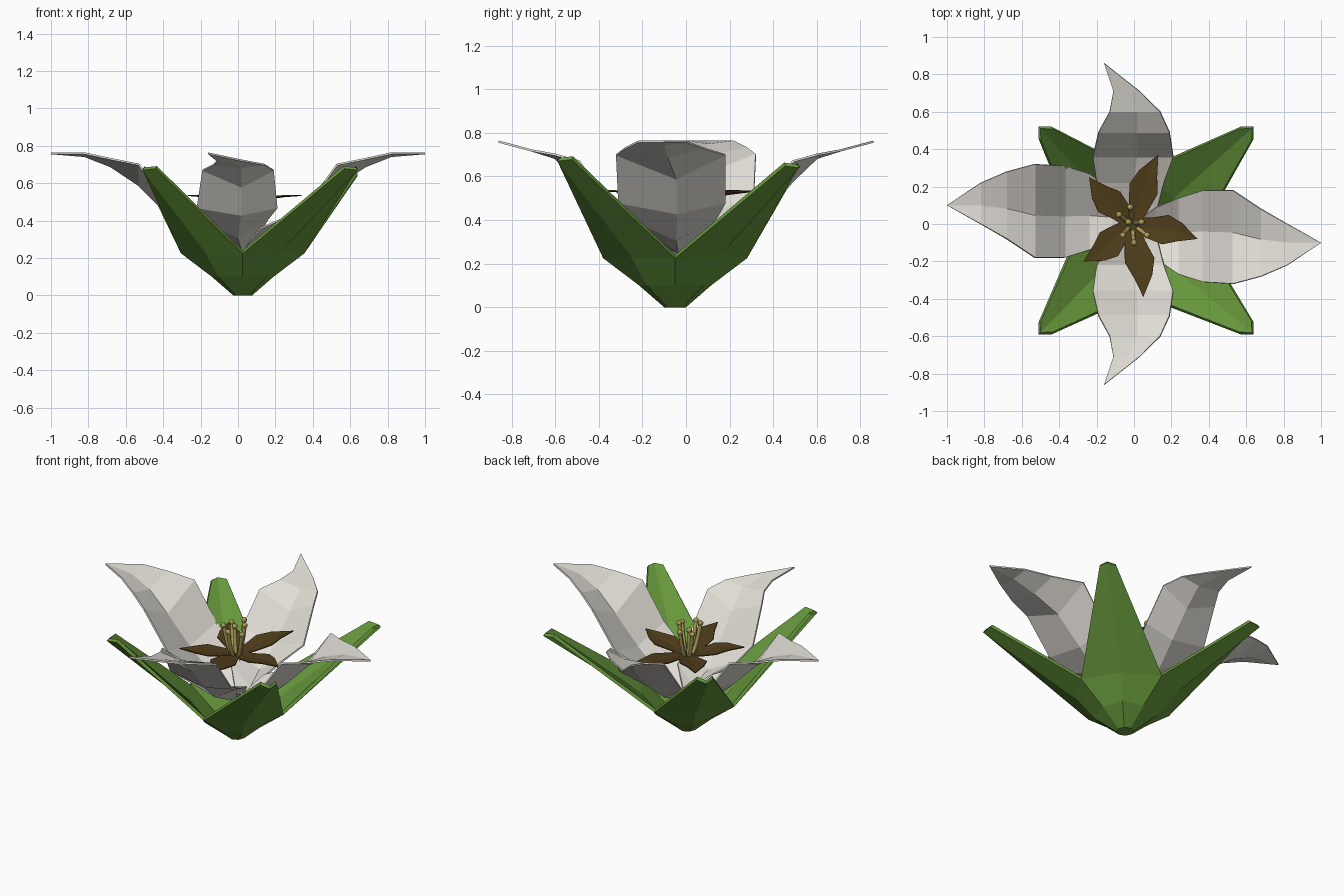
import bpy
import bmesh
import math
from mathutils import Vector

cube = bpy.data.objects.get("Cube")
if cube:
    bpy.data.objects.remove(cube, do_unlink=True)


def material(name, rgb):
    mat = bpy.data.materials.new(name)
    mat.use_nodes = True
    color = (*rgb, 1)
    mat.diffuse_color = color
    mat.node_tree.nodes["Principled BSDF"].inputs["Base Color"].default_value = color
    return mat


WHITE = material("petal white", (0.75, 0.72, 0.67))
GREEN = material("leaf green", (0.135, 0.315, 0.045))
BROWN = material("dark brown", (0.082, 0.048, 0.011))
YELLOW = material("dull yellow", (0.50, 0.41, 0.12))


def finish(name, bm, mat, thickness=0, offset=0):
    """Turn a bmesh into a flat shaded object with optional thickness."""
    bmesh.ops.remove_doubles(bm, verts=bm.verts, dist=0.0005)
    mesh = bpy.data.meshes.new(name)
    bm.to_mesh(mesh)
    bm.free()
    mesh.materials.append(mat)
    obj = bpy.data.objects.new(name, mesh)
    bpy.context.collection.objects.link(obj)
    if thickness:
        mod = obj.modifiers.new("thickness", "SOLIDIFY")
        mod.thickness = thickness
        mod.offset = offset
    return obj


def loft(bm, rows):
    """Bridge equal length rows of points with faces."""
    grid = [[bm.verts.new(p) for p in row] for row in rows]
    for low, high in zip(grid, grid[1:]):
        for i in range(len(low) - 1):
            bm.faces.new((low[i], low[i + 1], high[i + 1], high[i]))


# Green cup: a small square foot widening to four notches on the axes
CUP = Vector((0.025, -0.05, 0))


def ring(corner, middle, z_corner, z_middle):
    points = []
    for i in range(8):
        a = i * math.pi / 4
        r, z = (corner * math.sqrt(2), z_corner) if i % 2 else (middle, z_middle)
        points.append(CUP + Vector((r * math.cos(a), r * math.sin(a), z)))
    return points


bm = bmesh.new()
rings = [ring(0.035, 0.05, 0, 0), ring(0.13, 0.165, 0.1, 0.1), ring(0.2, 0.33, 0.23, 0.225)]
loft(bm, [r + r[:1] for r in rings])
bm.faces.new([bm.verts.new(p) for p in reversed(rings[0])])

# Four pointed sepals rising between the notches
top = rings[2]
for i in (1, 3, 5, 7):
    sx = 1 if i in (1, 7) else -1
    sy = 1 if i < 4 else -1
    tip = Vector((0.065 + 0.575 * sx, -0.035 + 0.555 * sy, 0.655 - 0.015 * sy))
    side_x = tip + Vector((-0.07 * sx, 0, 0.008))
    side_y = tip + Vector((0, -0.065 * sy, 0.008))
    first, last = (side_y, side_x) if sx == sy else (side_x, side_y)
    loft(bm, [[top[i - 1], top[i], top[(i + 1) % 8]], [first, tip, last]])
finish("sepal_cup", bm, GREEN, 0.02, -1)

# Petals: distance, one edge, other edge, edge height, middle height
SIDE_ROWS = [
    (0.02, 0.02, -0.04, 0.24, 0.23),
    (0.12, 0.09, -0.19, 0.36, 0.25),
    (0.24, 0.14, -0.27, 0.41, 0.31),
    (0.37, 0.18, -0.31, 0.48, 0.43),
    (0.53, 0.18, -0.32, 0.70, 0.59),
    (0.68, 0.08, -0.28, 0.73, 0.69),
    (0.82, 0.00, -0.22, 0.76, 0.745),
    (1.00, -0.10, -0.10, 0.76, 0.76),
]
FRONT_ROWS = [
    (0.02, 0.03, -0.03, 0.24, 0.23),
    (0.10, 0.13, -0.12, 0.36, 0.25),
    (0.22, 0.16, -0.20, 0.41, 0.31),
    (0.36, 0.21, -0.22, 0.47, 0.43),
    (0.49, 0.19, -0.19, 0.67, 0.58),
    (0.60, 0.14, -0.13, 0.70, 0.685),
    (0.71, 0.03, -0.11, 0.72, 0.72),
    (0.86, -0.16, -0.16, 0.76, 0.76),
]


def petal(name, rows, place):
    bm = bmesh.new()
    loft(bm, [[place(r, a, ze), place(r, 0.55 * a + 0.45 * b, zm), place(r, b, ze)]
              for r, a, b, ze, zm in rows])
    bmesh.ops.recalc_face_normals(bm, faces=bm.faces)
    finish(name, bm, WHITE, 0.01)


petal("left_petal", SIDE_ROWS, lambda r, s, z: (r, s, z))
petal("right_petal", SIDE_ROWS, lambda r, s, z: (-r, -s, z))
petal("back_petal", FRONT_ROWS, lambda r, s, z: (s, r, z))
petal("front_petal", FRONT_ROWS, lambda r, s, z: (s, -r, z))

# Brown inner star of five thin leaves
HEART = Vector((-0.01, 0, 0))
bm = bmesh.new()
for x, y in ((0.13, 0.37), (-0.24, 0.25), (-0.27, -0.2), (0.05, -0.39), (0.34, -0.08)):
    along = Vector((x, y, 0)) - HEART
    across = Vector((-along.y, along.x, 0)).normalized()
    rows = []
    for t, width, bend, z in ((0, 0.035, 0, 0.50), (0.25, 0.055, 0, 0.51),
                              (0.5, 0.08, 0.01, 0.525), (0.72, 0.05, 0.015, 0.533),
                              (1, 0, 0, 0.535)):
        mid = HEART + along * t + across * bend
        rows.append([mid + across * w + Vector((0, 0, z - drop))
                     for w, drop in ((-width, 0), (0, width * 0.1), (width, 0))])
    loft(bm, rows)
finish("inner_star", bm, BROWN, 0.006)

# Yellow stamens: bent stalks with round heads
curve = bpy.data.curves.new("stamen_stalks", "CURVE")
curve.dimensions = "3D"
curve.bevel_depth = 0.012
curve.bevel_resolution = 1
curve.materials.append(YELLOW)
heads = bmesh.new()
ENDS = ((-0.08, 0.05), (-0.02, 0.09), (0.04, 0.01), (0.07, -0.06),
        (0, -0.1), (-0.06, -0.06), (-0.03, 0.01))
for n, (x, y) in enumerate(ENDS):
    height = 0.66 + 0.013 * (n % 3)
    spline = curve.splines.new("POLY")
    spline.points.add(4)
    for i, point in enumerate(spline.points):
        t = i / 4
        out = 0.4 + 0.6 * t ** 0.7
        point.co = (HEART.x + (x - HEART.x) * out, y * out, 0.5 + (height - 0.5) * t, 1)
    made = bmesh.ops.create_icosphere(heads, subdivisions=2, radius=0.017)
    bmesh.ops.translate(heads, verts=made["verts"], vec=(x, y, height))
bpy.context.collection.objects.link(bpy.data.objects.new("stamen_stalks", curve))
finish("stamen_heads", heads, YELLOW)
